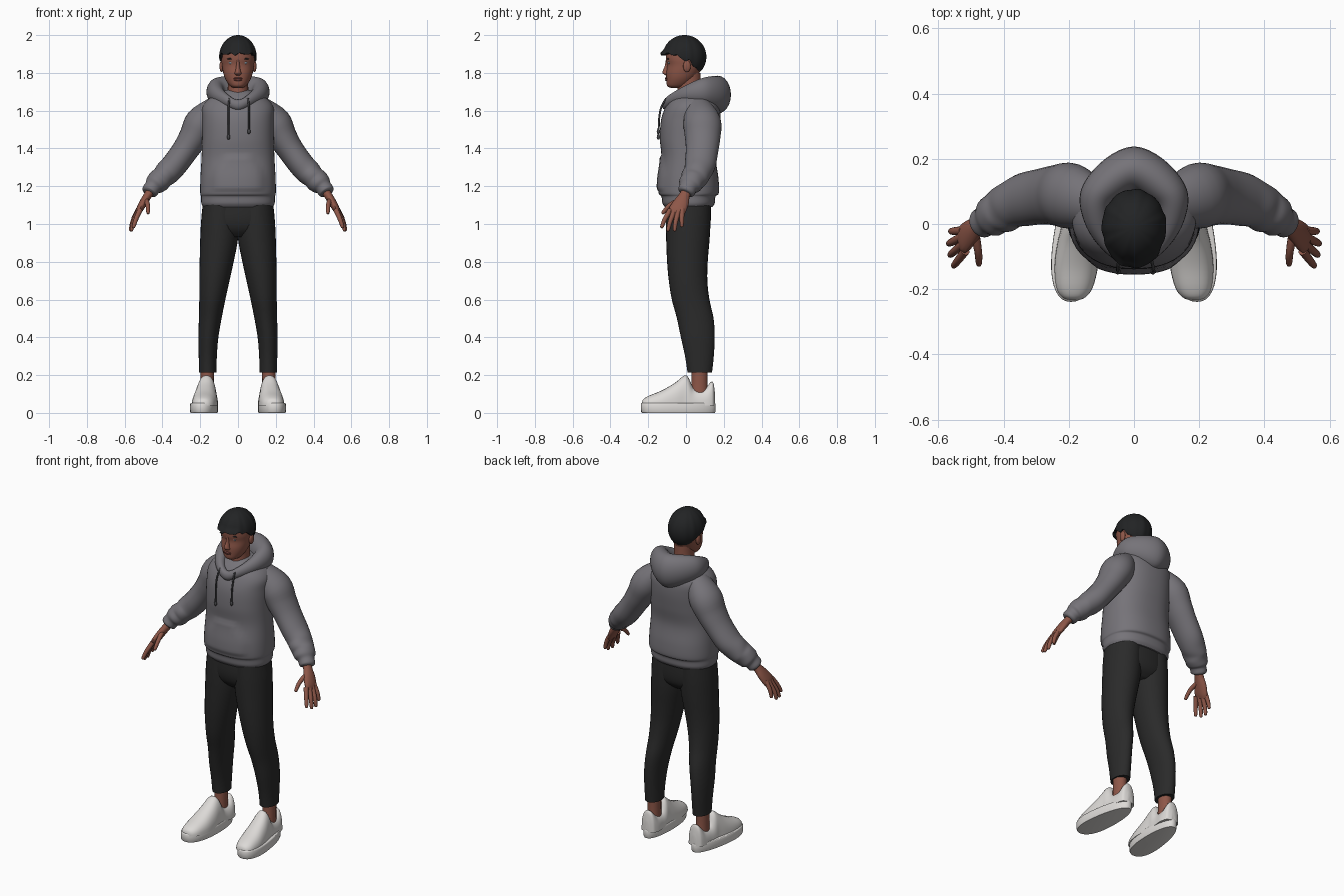
import bpy, bmesh, math
from mathutils import Vector


def material(name, r, g, b):
    m = bpy.data.materials.new(name)
    m.diffuse_color = (r, g, b, 1)
    return m


GREY = material("hoodie grey", 0.18, 0.172, 0.19)
BLACK = material("trouser black", 0.023, 0.023, 0.023)
HAIR = material("hair black", 0.016, 0.017, 0.018)
SKIN = material("skin brown", 0.27, 0.095, 0.065)
LIP = material("lip brown", 0.2, 0.06, 0.05)
EYE = material("eye grey", 0.3, 0.36, 0.42)
WHITE = material("shoe white", 0.72, 0.70, 0.68)
CORD = material("cord dark grey", 0.06, 0.06, 0.065)


def finish(name, bm, mat, mirror):
    bmesh.ops.recalc_face_normals(bm, faces=bm.faces)
    me = bpy.data.meshes.new(name)
    bm.to_mesh(me)
    bm.free()
    me.materials.append(mat)
    for p in me.polygons:
        p.use_smooth = True
    me.set_sharp_from_angle(angle=math.radians(50))
    ob = bpy.data.objects.new(name, me)
    bpy.context.collection.objects.link(ob)
    if mirror:
        mod = ob.modifiers.new("mirror", 'MIRROR')
        mod.use_mirror_merge = False
    return ob


def spline(st, sub, closed):
    """Smooth interpolation through the stations."""
    n, out = len(st), []
    get = (lambda i: st[i % n]) if closed else (lambda i: st[max(0, min(n - 1, i))])
    for i in range(n if closed else n - 1):
        for k in range(sub):
            t = k / sub
            out.append([0.5 * (2 * b + (c - a) * t + (2 * a - 5 * b + 4 * c - d) * t * t
                               + (3 * b - a - 3 * c + d) * t ** 3)
                        for a, b, c, d in zip(get(i - 1), get(i), get(i + 1), get(i + 2))])
    return out if closed else out + [list(st[-1])]


def loft(name, mat, st, axis='z', n=24, sub=4, power=1.0, mirror=False, shape=None):
    """Skin over elliptical stations (x, y, z, half width, half depth)."""
    closed = axis == 'ring'
    rows = spline(st, sub, closed)
    bm, rings = bmesh.new(), []
    for i, r in enumerate(rows):
        c = Vector(r[:3])
        u, v = Vector((1, 0, 0)), Vector((0, 1, 0))
        if axis == 'y':
            v = Vector((0, 0, 1))
        elif axis == 'ring':
            u, v = Vector((c.x, c.y - 0.03, 0)).normalized(), Vector((0, 0, 1))
        elif axis == 'path':
            t = (Vector(rows[min(i + 1, len(rows) - 1)][:3])
                 - Vector(rows[max(i - 1, 0)][:3])).normalized()
            u = v - t * v.dot(t)
            u.normalize()
            v = t.cross(u)
        ring = []
        for k in range(n):
            a = 2 * math.pi * k / n
            ca, sa = [math.copysign(abs(f) ** power, f) for f in (math.cos(a), math.sin(a))]
            p = c + u * (r[3] * ca) + v * (r[4] * sa)
            ring.append(bm.verts.new(shape(p) if shape else p))
        rings.append(ring)
    m = len(rings)
    for i in range(m if closed else m - 1):
        a, b = rings[i], rings[(i + 1) % m]
        for k in range(n):
            j = (k + 1) % n
            bm.faces.new((a[k], a[j], b[j], b[k]))
    if not closed:
        bm.faces.new(rings[0])
        bm.faces.new(rings[-1])
    return finish(name, bm, mat, mirror)


def upright(rows, x=0):
    """Stations from (z, front y, back y, half width[, x])."""
    return [(r[4] if len(r) > 4 else x, (r[1] + r[2]) / 2, r[0], r[3], (r[2] - r[1]) / 2)
            for r in rows]


def ball(name, mat, c, size, mirror=False, shape=None, seg=20):
    bm = bmesh.new()
    bmesh.ops.create_uvsphere(bm, u_segments=seg, v_segments=seg * 2 // 3, radius=1)
    for v in bm.verts:
        p = Vector((c[i] + v.co[i] * size[i] for i in range(3)))
        v.co = shape(p) if shape else p
    return finish(name, bm, mat, mirror)


def step(a, b, x):
    t = max(0, min(1, (x - a) / (b - a)))
    return t * t * (3 - 2 * t)


# Hoodie body with a raised front pocket
def pocket(p):
    if p.y < -0.03:
        w = 0.14 - 0.06 * step(1.25, 1.37, p.z)
        p.y -= 0.009 * step(1.17, 1.19, p.z) * step(1.37, 1.35, p.z) * step(w, w - 0.02, abs(p.x))
    return p


loft("hoodie_body", GREY, upright([
    (1.09, -.112, .140, .184), (1.11, -.125, .152, .194), (1.145, -.130, .156, .195),
    (1.165, -.145, .174, .2), (1.24, -.144, .172, .199), (1.35, -.130, .158, .193),
    (1.45, -.138, .172, .190), (1.55, -.132, .182, .190), (1.62, -.108, .177, .188),
    (1.67, -.075, .150, .145), (1.71, -.03, .11, .06)]), n=48, sub=6, power=.85, shape=pocket)

# Sleeves, creased towards the cuffs
loft("sleeve", GREY, [
    (.12, .06, 1.625, .07, .055), (.19, .085, 1.54, .10, .088), (.235, .088, 1.46, .094, .078),
    (.28, .085, 1.39, .086, .07), (.335, .075, 1.315, .082, .068), (.375, .06, 1.272, .073, .067),
    (.40, .045, 1.247, .073, .06), (.42, .034, 1.228, .064, .062), (.44, .02, 1.208, .062, .055),
    (.452, .012, 1.194, .048, .045), (.468, .002, 1.172, .046, .043), (.473, -.002, 1.164, .035, .033)],
    axis='path', n=28, mirror=True)

# Hood lying around the neck
half = [(.06, -.075, 1.655, .028, .034), (.112, .01, 1.69, .04, .05), (.108, .095, 1.70, .055, .075)]
loft("hood", GREY, [(0, -.105, 1.63, .022, .028)] + half + [(0, .168, 1.685, .07, .1)]
     + [(-s[0],) + s[1:] for s in reversed(half)], axis='ring', n=24, sub=8)

# Drawstrings
for name, x, low in (("left_cord", .058, 1.49), ("right_cord", -.05, 1.46)):
    loft(name, CORD, [(x * .9, -.105, 1.665, .005, .005), (x, -.13, 1.62, .005, .005),
                      (x, -.142, 1.56, .005, .005), (x, -.145, low, .005, .005)], axis='path', n=8)
    ball(name + "_tip", CORD, (x, -.146, low), (.009, .009, .014), seg=12)

# Trousers
loft("trouser_leg", BLACK, upright([
    (.215, .008, .138, .046, .16), (.30, -.005, .147, .048, .16), (.40, -.027, .152, .053, .157),
    (.50, -.048, .146, .06, .147), (.60, -.075, .124, .069, .136), (.70, -.091, .113, .08, .125),
    (.80, -.10, .115, .09, .113), (.92, -.105, .125, .1, .1), (1.02, -.107, .13, .1, .095),
    (1.12, -.105, .13, .095, .09)]), n=28, mirror=True)
loft("trouser_hips", BLACK, upright([
    (.93, -.055, .08, .10), (.97, -.092, .12, .17), (1.03, -.108, .132, .19),
    (1.12, -.105, .13, .185)]), n=36, power=.9)

# Ankles
loft("ankle", SKIN, upright([(.08, .02, .12, .036), (.15, .028, .114, .035),
                             (.25, .03, .115, .037)], .163), n=16, mirror=True)


# Shoes
def on_sole(p):
    p.z = max(p.z, .04)
    return p


loft("shoe_upper", WHITE, [(.167 - .08 * min(y, .1), y, .04, w, top - .04) for y, w, top in (
    (-.234, .012, .052), (-.225, .036, .073), (-.195, .056, .091), (-.13, .067, .118),
    (-.06, .064, .158), (-.01, .056, .197), (.012, .055, .188), (.035, .054, .14), (.06, .053, .126),
    (.10, .053, .13), (.13, .047, .162), (.145, .038, .158), (.154, .015, .10))],
    axis='y', n=28, power=.85, mirror=True, shape=on_sole)


def sole_outline(p):
    d = p.y + .042
    p.x = .177 + (p.x - .177) * (1 - .9 * d) - .08 * d
    return p


loft("shoe_sole", WHITE, upright([(0, -.231, .15, .066), (.006, -.237, .155, .07),
                                  (.045, -.239, .157, .07), (.052, -.233, .152, .066)], .177),
     n=40, sub=2, power=.88, mirror=True, shape=sole_outline)

# Hands
loft("palm", SKIN, [(.445, .018, 1.20, .028, .024), (.475, -.006, 1.155, .028, .022),
                    (.50, -.024, 1.115, .04, .021), (.522, -.045, 1.075, .045, .018),
                    (.532, -.055, 1.052, .036, .01)], axis='path', n=16, mirror=True)
fingers = {
    "index_finger": ((.518, -.083, 1.075), (.54, -.112, 1.025), (.553, -.128, .985)),
    "middle_finger": ((.525, -.062, 1.07), (.553, -.085, 1.01), (.564, -.095, .968)),
    "ring_finger": ((.528, -.04, 1.07), (.558, -.055, 1.01), (.568, -.06, .968)),
    "little_finger": ((.525, -.02, 1.08), (.552, -.022, 1.03), (.562, -.022, .99)),
    "thumb": ((.488, -.03, 1.13), (.478, -.085, 1.10), (.476, -.122, 1.06)),
}
for name, (a, b, c) in fingers.items():
    end = Vector(c) + (Vector(c) - Vector(b)).normalized() * .007
    loft(name, SKIN, [(*a, .014, .014), (*b, .012, .012), (*c, .009, .009), (*end, .002, .002)],
         axis='path', n=12, mirror=True)

# Neck and head
loft("neck", SKIN, upright([(1.62, -.07, .09, .075), (1.67, -.05, .085, .06),
                            (1.73, -.045, .078, .054), (1.80, -.05, .078, .056)]), n=24)
loft("head", SKIN, upright([
    (1.72, -.08, -.03, .022), (1.732, -.1, .01, .044), (1.765, -.104, .045, .066),
    (1.80, -.105, .07, .078), (1.84, -.10, .088, .085), (1.88, -.107, .092, .088),
    (1.94, -.10, .09, .08), (1.98, -.05, .05, .04)]), n=32, power=.95)
loft("nose", SKIN, upright([(1.787, -.108, -.09, .012), (1.797, -.123, -.085, .018),
                            (1.81, -.124, -.085, .014), (1.835, -.113, -.08, .01),
                            (1.87, -.107, -.08, .008)]), n=14)
ball("ear", SKIN, (.087, .005, 1.835), (.011, .02, .031), mirror=True)
ball("eye", EYE, (.036, -.0885, 1.853), (.014, .007, .0065), mirror=True, seg=14)
ball("eyebrow", HAIR, (.038, -.0935, 1.874), (.021, .007, .0045), mirror=True, seg=14)
ball("upper_lip", LIP, (0, -.104, 1.771), (.026, .008, .005), seg=14)
ball("lower_lip", LIP, (0, -.103, 1.763), (.022, .008, .006), seg=14)


# Hair cap: short fringe in front, longer at the nape, lightly tufted
def trim(p):
    a = math.atan2(p.x, -p.y - .01)
    tuft = .0025 * math.sin(11 * a) + .0015 * math.sin(17 * a + 1)
    low = 1.90 - .035 * step(-.07, .0, p.y) - .055 * step(.01, .07, p.y)
    p.x *= 1 + tuft * 5
    p.y = p.y * (1 + tuft * 5) - .012 * step(1.93, 1.90, p.z) * step(-.05, -.1, p.y)
    p.z = max(p.z, low + tuft * 2)
    return p


ball("hair", HAIR, (0, -.008, 1.885), (.099, .115, .115), shape=trim, seg=64)
